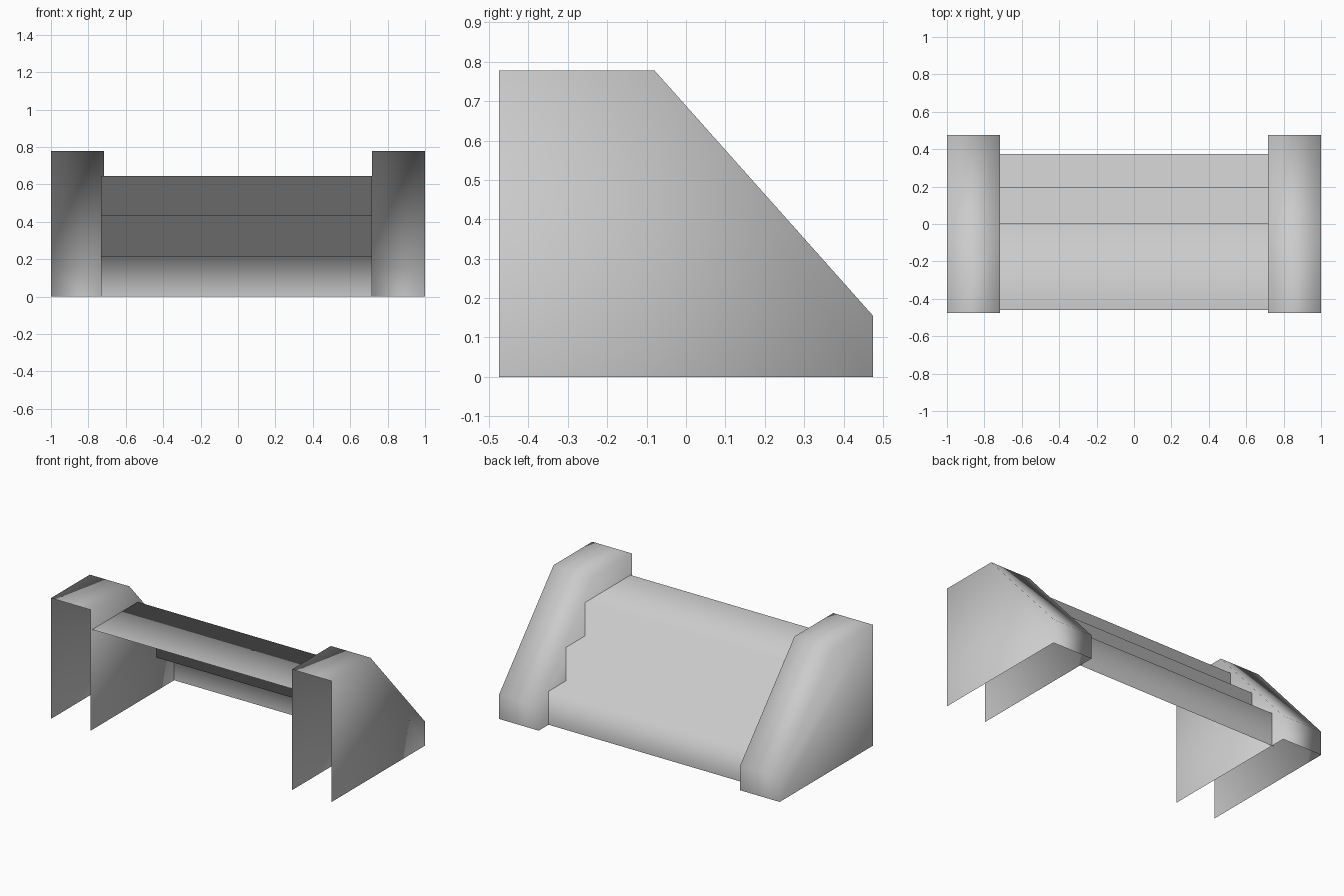
import bpy
import bmesh

# Remove the default cube
cube = bpy.data.objects.get("Cube")
if cube:
    bpy.data.objects.remove(cube, do_unlink=True)

# Single grey material
grey = bpy.data.materials.new("light_grey")
grey.use_nodes = True
colour = (0.6, 0.6, 0.6, 1.0)
grey.diffuse_color = colour
grey.node_tree.nodes["Principled BSDF"].inputs["Base Color"].default_value = colour


def extruded_shell(name, profile, x0, x1, capped):
    """Sweep an open (y, z) profile along x; capped adds the two side walls."""
    bm = bmesh.new()
    left = [bm.verts.new((x0, y, z)) for y, z in profile]
    right = [bm.verts.new((x1, y, z)) for y, z in profile]
    for i in range(len(profile) - 1):
        bm.faces.new((left[i], left[i + 1], right[i + 1], right[i]))
    if capped:
        # The corner under the open front completes each side wall
        y, z = profile[0][0], 0.0
        bm.faces.new([bm.verts.new((x0, y, z))] + left[::-1])
        bm.faces.new([bm.verts.new((x1, y, z))] + right)
    for face in bm.faces:
        face.smooth = True
    bm.normal_update()
    # Make the upper faces point up, and all others outward with them
    top = max(bm.faces, key=lambda f: f.calc_center_median().z)
    if top.normal.z < 0:
        bmesh.ops.reverse_faces(bm, faces=bm.faces[:])
    if capped:
        for face in bm.faces:
            face.normal_update()
            middle = (x0 + x1) / 2
            if face.normal.x * (face.calc_center_median().x - middle) < 0:
                face.normal_flip()
    mesh = bpy.data.meshes.new(name)
    bm.to_mesh(mesh)
    bm.free()
    mesh.materials.append(grey)
    obj = bpy.data.objects.new(name, mesh)
    bpy.context.scene.collection.objects.link(obj)
    return obj


# Hollow side walls: flat top, sloping rear, short rear face, open front and base
wall = [(-0.475, 0.778), (-0.08, 0.778), (0.475, 0.155), (0.475, 0.0)]
extruded_shell("right_side_wall", wall, -1.0, -0.717, True)
extruded_shell("left_side_wall", wall, 0.717, 1.0, True)

# Three steps rising toward the front, ending in a deep top tread
rise = 0.215
edges = [0.375, 0.195, 0.005, -0.46]
steps = [(edges[0], 0.0)]
for i in range(3):
    steps += [(edges[i], rise * (i + 1)), (edges[i + 1], rise * (i + 1))]
extruded_shell("steps", steps[::-1], -0.733, 0.717, False)
